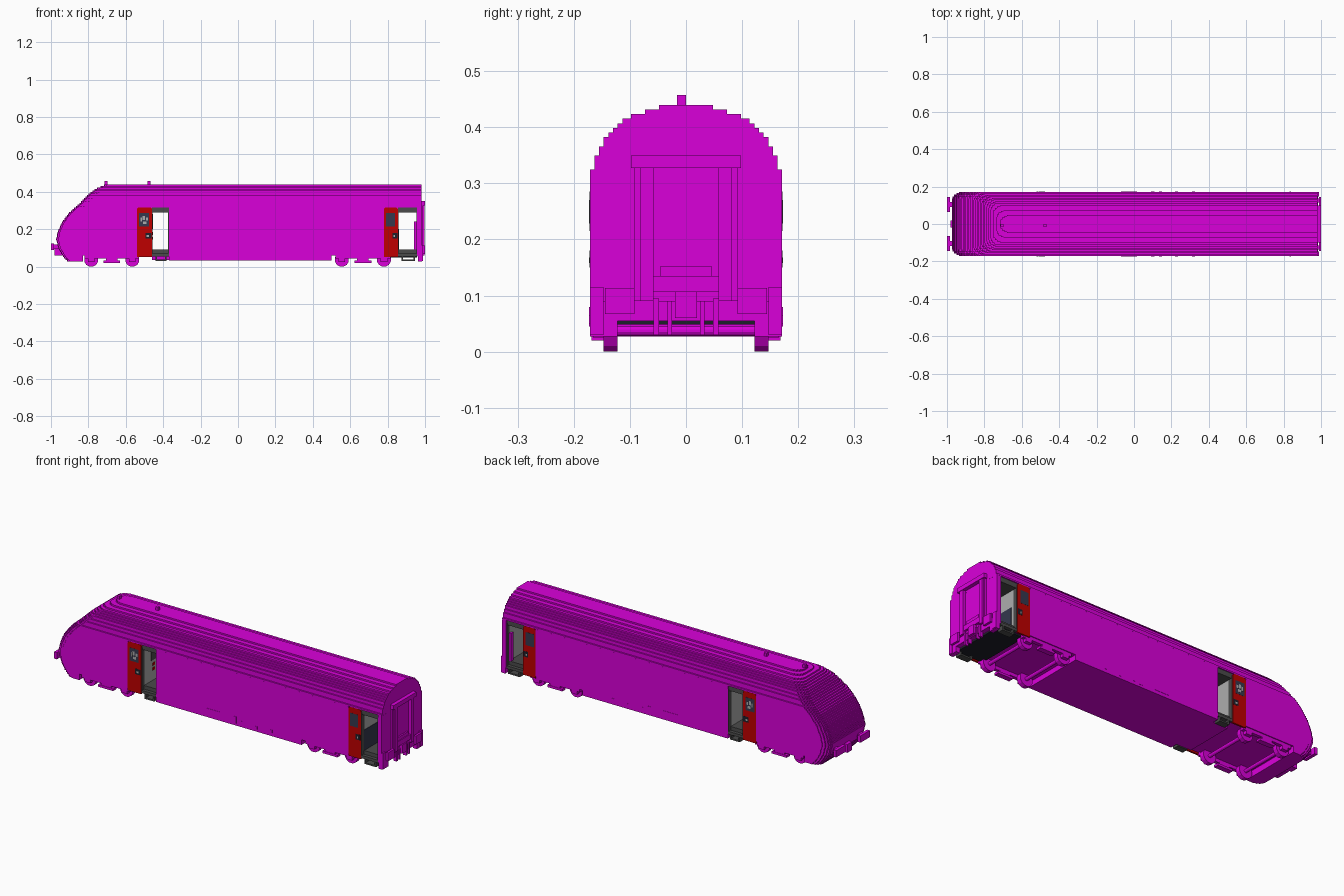
import bpy, bmesh, math

if "Cube" in bpy.data.objects:
    bpy.data.objects.remove(bpy.data.objects["Cube"], do_unlink=True)


def material(name, rgb):
    m = bpy.data.materials.new(name)
    m.use_nodes = True
    m.diffuse_color = (*rgb, 1)
    m.node_tree.nodes["Principled BSDF"].inputs["Base Color"].default_value = (*rgb, 1)
    return m


PURPLE = material("magenta paint", (0.70, 0.0, 0.70))
RED = material("door red", (0.52, 0.0, 0.0))
DARK = material("dark grey", (0.07, 0.07, 0.07))
LIGHT = material("light grey", (0.42, 0.42, 0.42))
SLATE = material("slate blue", (0.035, 0.04, 0.075))
BLACK = material("black", (0.012, 0.013, 0.022))


def finish(name, bm, mat):
    bmesh.ops.recalc_face_normals(bm, faces=bm.faces)
    me = bpy.data.meshes.new(name)
    bm.to_mesh(me)
    bm.free()
    me.materials.append(mat)
    ob = bpy.data.objects.new(name, me)
    bpy.context.collection.objects.link(ob)
    return ob


def add_prism(bm, pts, offset):
    """Extrude a closed outline of 3D points along an offset."""
    face = bm.faces.new([bm.verts.new(p) for p in pts])
    ext = bmesh.ops.extrude_face_region(bm, geom=[face])
    bmesh.ops.translate(bm, vec=offset,
                        verts=[v for v in ext["geom"] if isinstance(v, bmesh.types.BMVert)])


def boxes(name, spans, mat, mirror=False):
    """Boxes given as (x0, x1, y0, y1, z0, z1), optionally on both sides."""
    bm = bmesh.new()
    for x0, x1, y0, y1, z0, z1 in spans:
        for s in ((1, -1) if mirror else (1,)):
            pts = [(x0, s * y0, z0), (x1, s * y0, z0), (x1, s * y1, z0), (x0, s * y1, z0)]
            add_prism(bm, pts, (0, 0, z1 - z0))
    return finish(name, bm, mat)


# Stepped roof: half width and the height up to which it holds
STEPS = [(0.171, 0.325), (0.163, 0.350), (0.155, 0.367), (0.147, 0.383), (0.138, 0.392),
         (0.130, 0.400), (0.122, 0.408), (0.113, 0.416), (0.098, 0.424), (0.073, 0.432),
         (0.048, 0.440)]
W = 0.171
DOOR_Z0, DOOR_Z1 = 0.05, 0.316
# Doorways: red leaf start, opening start, opening end
DOORS = [(-0.54, -0.46, -0.37), (0.78, 0.855, 0.957)]

# Straight body blocks between the doorways, narrower behind the leaves
boxes("body_sides", [(-0.54, -0.46, -0.164, 0.164, 0.06, DOOR_Z1),
                     (-0.37, 0.78, -W, W, 0.06, DOOR_Z1),
                     (0.78, 0.855, -0.164, 0.164, 0.06, DOOR_Z1),
                     (0.957, 0.98, -W, W, 0.06, DOOR_Z1),
                     (-0.37, 0.50, -W, W, 0.032, 0.06)], PURPLE)

# Nose and roof built from stacked layers; the roof layers run the whole length
NOSE = [(0.027, -0.91), (0.053, -0.935), (0.09, -0.957), (0.145, -0.973), (0.187, -0.963),
        (0.24, -0.94), (0.29, -0.90), (0.34, -0.845), (0.385, -0.80), (0.417, -0.76),
        (0.44, -0.706)]


def nose_x(z):
    for (za, xa), (zb, xb) in zip(NOSE, NOSE[1:]):
        if z <= zb:
            return xa + (xb - xa) * (z - za) / (zb - za)


def layer_outline(z0, xf, xb, w):
    """Outline with stair-stepped front corners."""
    n, cx, cy = 5, 0.055, 0.042
    side, x = [], xf
    for i in range(1, n + 1):
        a = math.pi / 2 * i / n
        y = w if i == n else w - cy + cy * math.sin(a - math.pi / 4 / n)
        side.append((x, y))
        x = xf + cx * (1 - math.cos(a))
        side.append((x, y))
    side.append((xb, w))
    return [(x, y, z0) for x, y in side] + [(x, -y, z0) for x, y in reversed(side)]


N = 50
dz = (0.44 - 0.027) / N
nose, roof = bmesh.new(), bmesh.new()
for i in range(N):
    z0 = 0.027 + i * dz
    mid = z0 + dz / 2
    w = next(hw for hw, top in STEPS if mid <= top)
    bm, back = (roof, 0.98) if mid > DOOR_Z1 else (nose, -0.83 if mid < 0.06 else -0.54)
    add_prism(bm, layer_outline(z0, nose_x(mid), back, w), (0, 0, dz))
finish("nose", nose, PURPLE)
finish("roof", roof, PURPLE)

# Doors and vestibules
for tag, (xd, xa, xb) in zip(("front", "rear"), DOORS):
    # Sliding leaf with clipped upper corners
    bm = bmesh.new()
    for s in (1, -1):
        leaf = [(xd, DOOR_Z0), (xa, DOOR_Z0), (xa, 0.308), (xa - 0.008, DOOR_Z1),
                (xd + 0.008, DOOR_Z1), (xd, 0.308)]
        add_prism(bm, [(x, s * 0.162, zz) for x, zz in leaf], (0, s * 0.0095, 0))
    finish(tag + "_door_leaf", bm, RED)
    boxes(tag + "_door_window", [(xd + 0.010, xa - 0.016, 0.168, 0.1722, 0.215, 0.285)],
          SLATE, True)
    boxes(tag + "_door_control", [(xd + 0.045, xa - 0.003, 0.168, 0.1722, 0.15, 0.18)],
          BLACK, True)
    boxes(tag + "_door_button", [(xd + 0.052, xa - 0.016, 0.168, 0.1727, 0.158, 0.168)],
          LIGHT, True)
    # Inner walls, dark posts, floor, header and side steps
    boxes(tag + "_vestibule_walls", [(xa, xa + 0.003, -0.145, 0.145, 0.06, 0.3),
                                     (xb - 0.003, xb, -0.145, 0.145, 0.06, 0.3)], LIGHT)
    boxes(tag + "_door_posts", [(xa, xa + 0.003, 0.145, 0.168, 0.06, 0.3),
                                (xb - 0.003, xb, 0.145, 0.168, 0.06, 0.3)], DARK, True)
    boxes(tag + "_vestibule_floor", [(xa, xb, -0.168, 0.168, 0.055, 0.07),
                                     (xa, xb, -0.15, 0.15, 0.07, 0.09)], DARK)
    boxes(tag + "_vestibule_ceiling", [(xa, xb, -0.165, 0.165, 0.29, DOOR_Z1)], DARK)
    boxes(tag + "_footstep", [(xa + 0.02, xb - 0.012, 0.135, 0.170, 0.03, 0.038),
                              (xa + 0.02, xa + 0.028, 0.135, 0.170, 0.03, 0.055),
                              (xb - 0.02, xb - 0.012, 0.135, 0.170, 0.03, 0.055)], DARK, True)
# Speckled sign on the front door windows
boxes("window_sign", [(-0.520, -0.512, 0.168, 0.1727, 0.240, 0.262),
                      (-0.508, -0.490, 0.168, 0.1727, 0.228, 0.242),
                      (-0.510, -0.498, 0.168, 0.1727, 0.248, 0.270),
                      (-0.493, -0.482, 0.168, 0.1727, 0.246, 0.262)], LIGHT, True)
# Vestibule fittings
boxes("rear_wall_panel", [(0.857, 0.860, -0.150, 0.13, 0.09, 0.2)], SLATE)
boxes("front_wall_panel", [(-0.458, -0.455, -0.09, -0.02, 0.20, 0.28)], DARK)
boxes("front_wall_buttons", [(-0.458, -0.454, y, y + 0.02, zz, zz + 0.014)
                             for y in (-0.08, -0.045) for zz in (0.145, 0.17)], RED)
boxes("rear_wall_rail", [(0.942, 0.954, 0.13, 0.15, 0.09, 0.24)], PURPLE, True)
# Underfloor plates
boxes("rear_underfloor", [(0.80, 0.957, -0.15, 0.15, 0.048, 0.056)], BLACK)
boxes("front_underfloor", [(-0.46, -0.37, -0.134, 0.134, 0.034, 0.056)], PURPLE)

# Skirt fittings and roof aerials
boxes("skirt_fittings", [(-0.07, 0.015, 0.168, 0.1725, 0.05, 0.08),
                         (0.09, 0.11, 0.168, 0.1725, 0.045, 0.08),
                         (0.135, 0.15, 0.168, 0.1725, 0.05, 0.065),
                         (0.22, 0.235, 0.168, 0.1725, 0.045, 0.06),
                         (0.31, 0.325, 0.168, 0.1725, 0.05, 0.065)], PURPLE, True)
boxes("roof_aerials", [(-0.713, -0.697, -0.016, 0.0, 0.435, 0.457),
                       (-0.483, -0.467, -0.016, 0.0, 0.435, 0.457)], PURPLE)

# Bogies: wheels, axles, side frames
for tag, axles in (("front", (-0.785, -0.565)), ("rear", (0.555, 0.78))):
    bm = bmesh.new()
    for x in axles:
        for y0, y1, r in ((0.122, 0.147, 0.037), (-0.147, -0.122, 0.037), (-0.125, 0.125, 0.009)):
            k = r / math.cos(math.radians(15))
            ring = [(x + k * math.cos(math.radians(d)), y0, 0.037 + k * math.sin(math.radians(d)))
                    for d in range(15, 375, 30)]
            add_prism(bm, ring, (0, y1 - y0, 0))
    finish(tag + "_wheels", bm, PURPLE)
    a, b = axles
    m = (a + b) / 2
    frame = [(a - 0.035, b + 0.035, 0.148, 0.166, 0.042, 0.062),
             (m - 0.045, m + 0.045, 0.140, 0.168, 0.020, 0.032),
             (m - 0.030, m + 0.030, 0.145, 0.166, 0.030, 0.045)]
    frame += [(x - 0.018, x + 0.018, 0.147, 0.166, 0.025, 0.05) for x in axles]
    boxes(tag + "_bogie_frame", frame, PURPLE, True)

# Gangway frame on the rear end
boxes("gangway_jambs", [(0.975, 0.997, 0.058, 0.082, 0.09, 0.33),
                        (0.975, 0.990, 0.082, 0.092, 0.09, 0.33)], PURPLE, True)
boxes("gangway_header", [(0.975, 1.0, -0.098, 0.098, 0.327, 0.350)], PURPLE)
boxes("gangway_sill", [(0.975, 0.992, -0.058, 0.058, 0.107, 0.135),
                       (0.975, 0.988, -0.045, 0.045, 0.135, 0.153)], PURPLE)

# Buffers, couplers and hoses
boxes("rear_buffers", [(0.975, 0.99, 0.115, 0.135, 0.075, 0.10),
                       (0.988, 1.0, 0.092, 0.144, 0.067, 0.113)], PURPLE, True)
boxes("rear_corner_posts", [(0.962, 0.985, 0.122, W, 0.027, 0.09),
                            (0.978, 0.988, 0.147, W, 0.03, 0.115)], PURPLE, True)
boxes("rear_lower_beam", [(0.96, 0.985, -0.165, 0.165, 0.055, 0.09)], PURPLE)
boxes("rear_coupler", [(0.975, 0.998, -0.02, 0.02, 0.06, 0.107)], PURPLE)
boxes("rear_hoses", [(0.97, 0.99, 0.025, 0.033, 0.03, 0.09),
                     (0.97, 0.99, 0.048, 0.058, 0.03, 0.095)], PURPLE, True)
boxes("front_buffers", [(-0.985, -0.92, 0.09, 0.118, 0.095, 0.118),
                        (-1.0, -0.983, 0.064, 0.144, 0.088, 0.124)], PURPLE, True)
boxes("front_coupler", [(-0.98, -0.93, -0.02, 0.02, 0.06, 0.105)], PURPLE)
